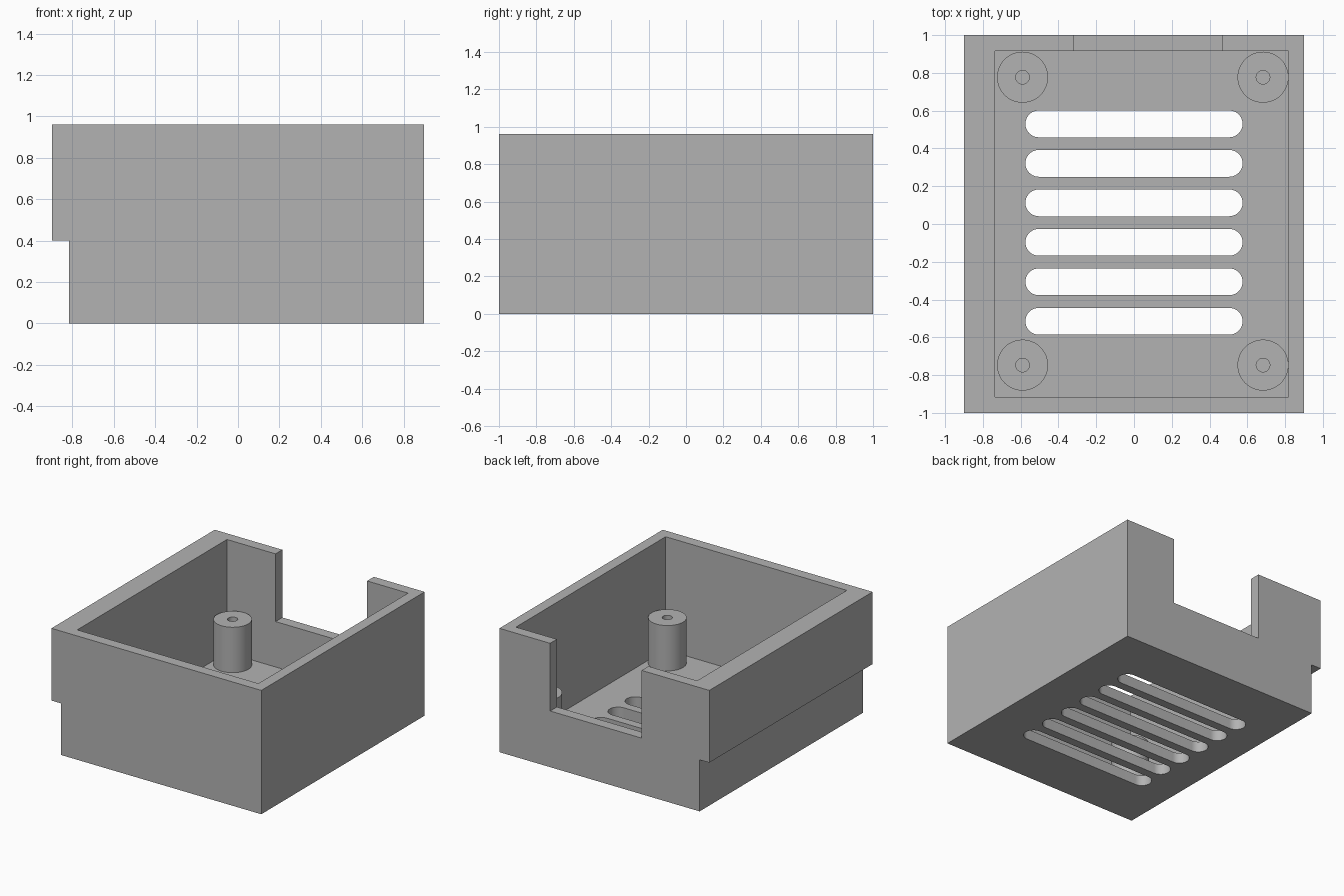
import bpy, bmesh, math

cube = bpy.data.objects.get("Cube")
if cube:
    bpy.data.objects.remove(cube, do_unlink=True)

grey = bpy.data.materials.new("mid grey")
grey.use_nodes = True
COLOUR = (0.45, 0.45, 0.45, 1)
grey.diffuse_color = COLOUR
grey.node_tree.nodes["Principled BSDF"].inputs["Base Color"].default_value = COLOUR

WALL, FLOOR, HEIGHT = 0.083, 0.083, 0.96
STEP_X, STEP_Z = -0.817, 0.40
POST_TOP = 0.435


def prism(name, points, direction):
    """Extrude a closed outline of 3D points along a direction."""
    bm = bmesh.new()
    face = bm.faces.new([bm.verts.new(p) for p in points])
    out = bmesh.ops.extrude_face_region(bm, geom=[face])
    verts = [v for v in out["geom"] if isinstance(v, bmesh.types.BMVert)]
    bmesh.ops.translate(bm, verts=verts, vec=direction)
    bmesh.ops.recalc_face_normals(bm, faces=bm.faces)
    mesh = bpy.data.meshes.new(name)
    bm.to_mesh(mesh)
    bm.free()
    mesh.materials.append(grey)
    obj = bpy.data.objects.new(name, mesh)
    bpy.context.collection.objects.link(obj)
    return obj


def block(name, x0, x1, y0, y1, z0, z1):
    outline = [(x0, y0, z0), (x1, y0, z0), (x1, y1, z0), (x0, y1, z0)]
    return prism(name, outline, (0, 0, z1 - z0))


def arc(cx, cy, z, radius, start, end, steps):
    angles = [start + (end - start) * i / steps for i in range(steps + 1)]
    return [(cx + radius * math.cos(a), cy + radius * math.sin(a), z) for a in angles]


def cylinder(name, x, y, radius, z0, z1):
    outline = arc(x, y, z0, radius, 0, math.tau, 48)[:-1]
    return prism(name, outline, (0, 0, z1 - z0))


def cut(target, cutter):
    """Subtract the cutter for good, then discard it."""
    mod = target.modifiers.new("cut", 'BOOLEAN')
    mod.operation = 'DIFFERENCE'
    mod.solver = 'EXACT'
    mod.object = cutter
    select(target)
    bpy.ops.object.modifier_apply(modifier=mod.name)
    bpy.data.objects.remove(cutter, do_unlink=True)


def select(obj):
    bpy.ops.object.select_all(action='DESELECT')
    obj.select_set(True)
    bpy.context.view_layer.objects.active = obj


# Stepped outer body
profile = [(STEP_X, 0), (0.9, 0), (0.9, HEIGHT), (-0.9, HEIGHT),
           (-0.9, STEP_Z), (STEP_X, STEP_Z)]
tray = prism("tray_body", [(x, -1, z) for x, z in profile], (0, 2, 0))

# Open cavity and notch in the back wall
cut(tray, block("cavity", -0.737, 0.9 - WALL, -1 + WALL, 1 - WALL, FLOOR, 1.2))
cut(tray, block("back_notch", -0.32, 0.465, 0.8, 1.2, POST_TOP, 1.2))

# Rounded vent slots through the floor
SLOT_R, SLOT_HALF = 0.071, 0.575
for i in range(6):
    y = 0.53 - i * 0.209
    end = SLOT_HALF - SLOT_R
    outline = (arc(end, y, -0.1, SLOT_R, -math.pi / 2, math.pi / 2, 20)
               + arc(-end, y, -0.1, SLOT_R, math.pi / 2, 1.5 * math.pi, 20))
    cut(tray, prism("slot", outline, (0, 0, 0.35)))

# Hollow screw posts at the four corners
parts = [tray]
for x, x_name in ((-0.59, "right"), (0.683, "left")):
    for y, y_name in ((-0.747, "front"), (0.777, "back")):
        post = cylinder(f"{y_name}_{x_name}_post", x, y, 0.135, FLOOR - 0.01, POST_TOP)
        cut(post, cylinder("screw_hole", x, y, 0.036, FLOOR, POST_TOP + 0.1))
        parts.append(post)

for part in parts:
    select(part)
    bpy.ops.object.shade_smooth_by_angle(angle=math.radians(30))
